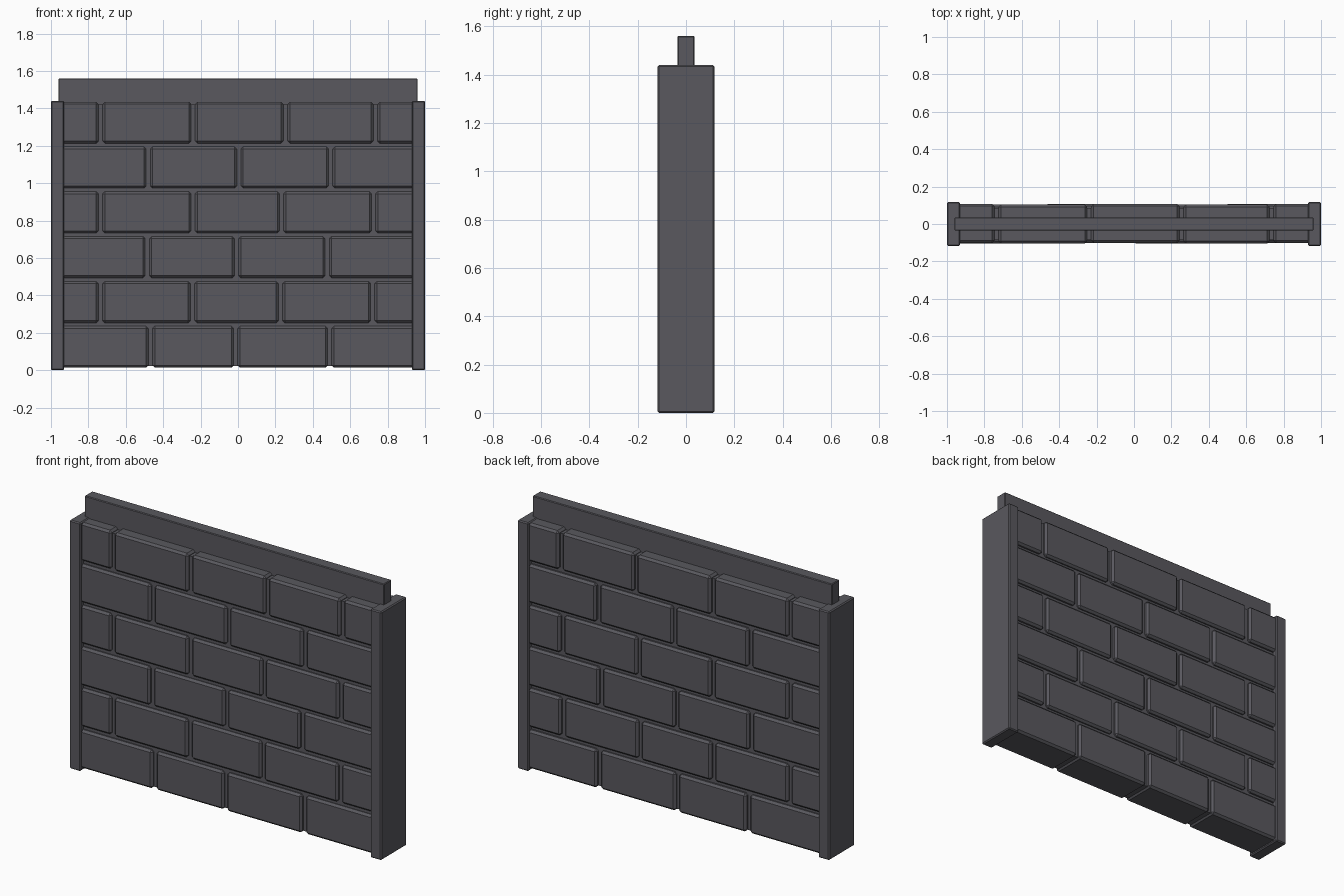
import bpy

if "Cube" in bpy.data.objects:
    bpy.data.objects.remove(bpy.data.objects["Cube"])

stone = bpy.data.materials.new("dark grey stone")
stone.diffuse_color = (0.100, 0.098, 0.112, 1)
stone.use_nodes = True
stone.node_tree.nodes["Principled BSDF"].inputs["Base Color"].default_value = stone.diffuse_color


def block(name, x0, x1, y0, y1, z0, z1, bevel=0.0):
    """Box between two corners, with chamfered edges."""
    bpy.ops.mesh.primitive_cube_add(
        size=1, location=((x0 + x1) / 2, (y0 + y1) / 2, (z0 + z1) / 2))
    ob = bpy.context.object
    ob.name = name
    ob.scale = (x1 - x0, y1 - y0, z1 - z0)
    bpy.ops.object.transform_apply(location=False, rotation=False, scale=True)
    ob.data.materials.append(stone)
    if bevel:
        mod = ob.modifiers.new("chamfer", 'BEVEL')
        mod.width = bevel
        mod.segments = 1
    return ob


# End posts
for side, x0, x1 in (("left", -1.0, -0.93), ("right", 0.93, 1.0)):
    block(side + "_post", x0, x1, -0.117, 0.117, 0, 1.44, 0.006)

# Tongue along the top, and the mortar behind the bricks
block("top_tongue", -0.96, 0.96, -0.035, 0.035, 1.30, 1.56, 0.004)
block("mortar", -0.94, 0.94, -0.085, 0.085, 0.022, 1.42)

# Brick courses: vertical joint positions from bottom to top
COURSES = [
    (-0.468, -0.013, 0.490),
    (-0.735, -0.243, 0.227, 0.720),
    (-0.485, -0.008, 0.477),
    (-0.735, -0.240, 0.233, 0.725),
    (-0.480, 0.005, 0.495),
    (-0.735, -0.240, 0.254, 0.735),
]
GAP = 0.022
for row, joints in enumerate(COURSES):
    z0 = 0.013 + row * 0.24
    edges = (-0.96,) + joints + (0.96,)
    for i, (a, b) in enumerate(zip(edges, edges[1:])):
        shift = 0.003 * ((i + row) % 2)   # slightly uneven laying
        block(f"brick_{row + 1}_{i + 1}", a + GAP / 2, b - GAP / 2,
              -0.104 + shift, 0.104 + shift, z0, z0 + 0.222, 0.012)
